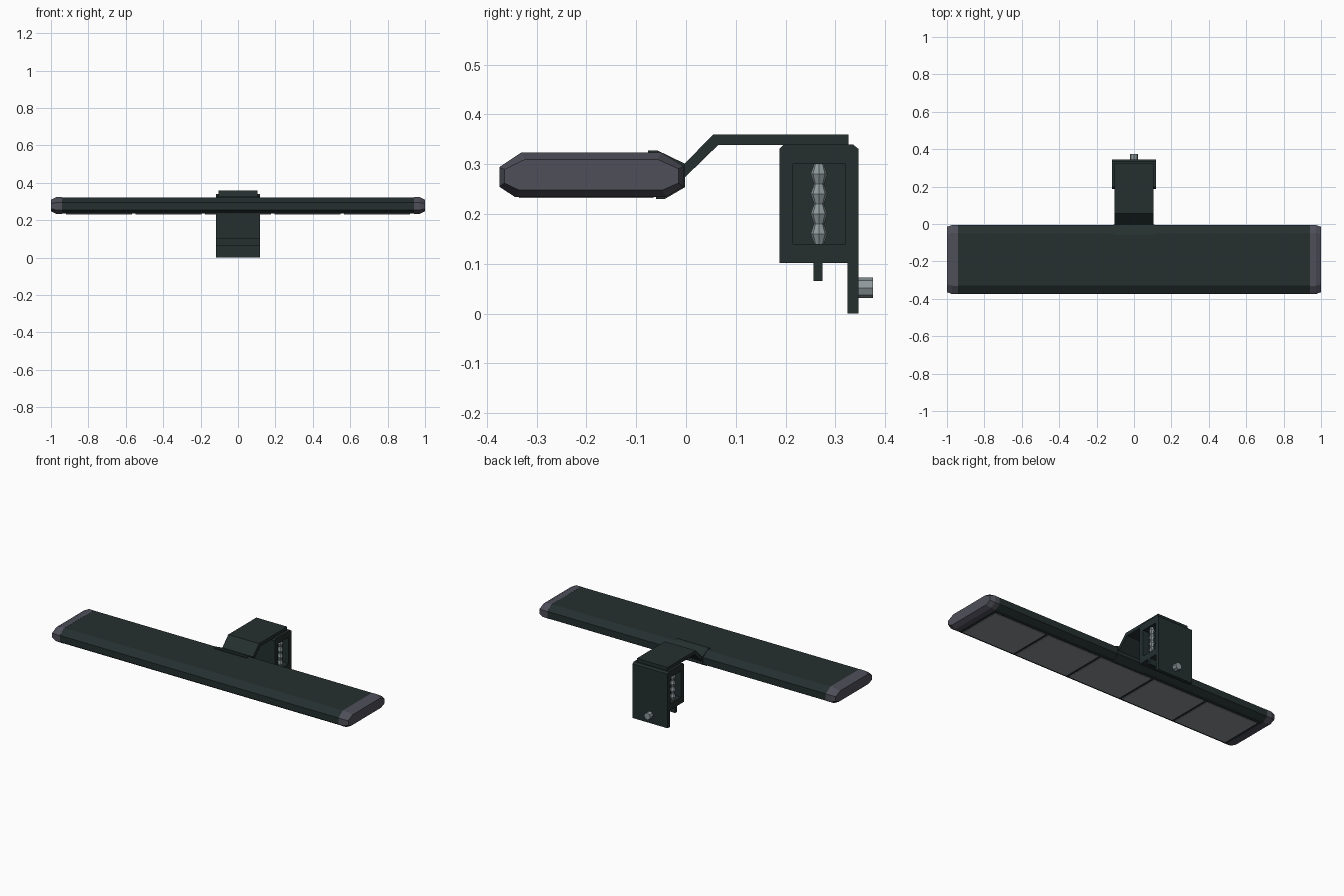
import bpy
import bmesh
import math

if "Cube" in bpy.data.objects:
    bpy.data.objects.remove(bpy.data.objects["Cube"], do_unlink=True)


def material(name, rgb):
    m = bpy.data.materials.new(name)
    m.use_nodes = True
    m.diffuse_color = (*rgb, 1)
    m.node_tree.nodes["Principled BSDF"].inputs["Base Color"].default_value = (*rgb, 1)
    return m


DARK = material("dark green grey", (0.018, 0.029, 0.028))
CAP = material("slate grey", (0.078, 0.078, 0.102))
STEEL = material("steel grey", (0.27, 0.32, 0.33))
PANEL = material("panel grey", (0.27, 0.29, 0.30))


def finish(bm, name, mat):
    bmesh.ops.recalc_face_normals(bm, faces=bm.faces)
    mesh = bpy.data.meshes.new(name)
    bm.to_mesh(mesh)
    bm.free()
    mesh.materials.append(mat)
    ob = bpy.data.objects.new(name, mesh)
    bpy.context.collection.objects.link(ob)
    return ob


def loft(name, rings, mat):
    """Join rings of equal vertex count and close both ends."""
    bm = bmesh.new()
    loops = [[bm.verts.new(p) for p in ring] for ring in rings]
    for a, b in zip(loops, loops[1:]):
        for i in range(len(a)):
            j = (i + 1) % len(a)
            bm.faces.new((a[i], a[j], b[j], b[i]))
    bm.faces.new(loops[0])
    bm.faces.new(loops[-1])
    return finish(bm, name, mat)


def extrude(name, profile, half, mat):
    """Side profile (y, z) extruded across x."""
    return loft(name, [[(x, y, z) for y, z in profile] for x in (-half, half)], mat)


def box(name, lo, hi, mat):
    rings = [[(lo[0], lo[1], z), (hi[0], lo[1], z), (hi[0], hi[1], z), (lo[0], hi[1], z)]
             for z in (lo[2], hi[2])]
    return loft(name, rings, mat)


# Lamp housing
section = [(-0.374, 0.294), (-0.33, 0.323), (-0.05, 0.323), (-0.006, 0.296),
           (-0.006, 0.255), (-0.04, 0.235), (-0.343, 0.235), (-0.374, 0.255)]
extrude("lamp_housing", section, 0.945, DARK)


# End caps with a chamfered outer rim
def cap_ring(x, sy, sz):
    return [(x, -0.19 + (y + 0.19) * sy, 0.279 + (z - 0.279) * sz) for y, z in section]


for side, label in ((1, "left"), (-1, "right")):
    loft(label + "_end_cap", [cap_ring(side * 0.94, 1.005, 1.01),
                              cap_ring(side * 0.972, 1.005, 1.01),
                              cap_ring(side * 1.0, 0.95, 0.70)], CAP)

# Light panels under the housing
pitch = 0.372
for i in range(5):
    cx = (i - 2) * pitch
    box(f"light_panel_{i + 1}", (cx - 0.176, -0.335, 0.232),
        (cx + 0.176, -0.065, 0.238), PANEL)

# Clip gripping the rear edge of the housing
extrude("housing_clip", [(-0.076, 0.32), (-0.076, 0.328), (-0.058, 0.328), (-0.002, 0.301),
                         (-0.002, 0.254), (-0.043, 0.230), (-0.06, 0.230), (-0.06, 0.238)],
        0.11, DARK)

# Bent support arm
extrude("support_arm", [(-0.006, 0.298), (0.055, 0.36), (0.326, 0.36),
                        (0.326, 0.339), (0.065, 0.339), (-0.006, 0.270)], 0.104, DARK)

# Clamp block with a pocket in each side
clamp = extrude("clamp_block", [(0.188, 0.102), (0.188, 0.331), (0.197, 0.34),
                                (0.335, 0.34), (0.346, 0.331), (0.346, 0.102)], 0.118, DARK)
for side, label in ((1, "left"), (-1, "right")):
    xs = sorted((side * 0.075, side * 0.15))
    cutter = box(label + "_pocket_cutter", (xs[0], 0.215, 0.14), (xs[1], 0.32, 0.30), DARK)
    cutter.hide_render = True
    cutter.hide_set(True)
    cutter.display_type = 'WIRE'
    mod = clamp.modifiers.new(label + "_pocket", 'BOOLEAN')
    mod.object = cutter
    mod.operation = 'DIFFERENCE'
    mod.solver = 'EXACT'

# Back plate and lower jaw tab
box("back_plate", (-0.118, 0.324, 0.0), (0.118, 0.346, 0.11), DARK)
box("jaw_tab", (-0.118, 0.256, 0.066), (0.118, 0.274, 0.11), DARK)


def ring(cx, cy, z, r, n=8):
    return [(cx + r * math.cos(2 * math.pi * k / n), cy + r * math.sin(2 * math.pi * k / n), z)
            for k in range(n)]


# Beaded adjusting screws in the pockets
steps = 16
for side, label in ((1, "left"), (-1, "right")):
    rings = [ring(side * 0.098, 0.267, 0.14 + 0.16 * k / steps,
                  0.0135 - 0.0035 * math.cos(math.pi * k / 2)) for k in range(steps + 1)]
    loft(label + "_adjusting_screw", rings, STEEL)

# Fixing bolt on the back plate
loft("fixing_bolt", [[(x, y, z + 0.052) for x, z, _ in ring(0, 0, 0, 0.021)]
                     for y in (0.34, 0.375)], STEEL)
